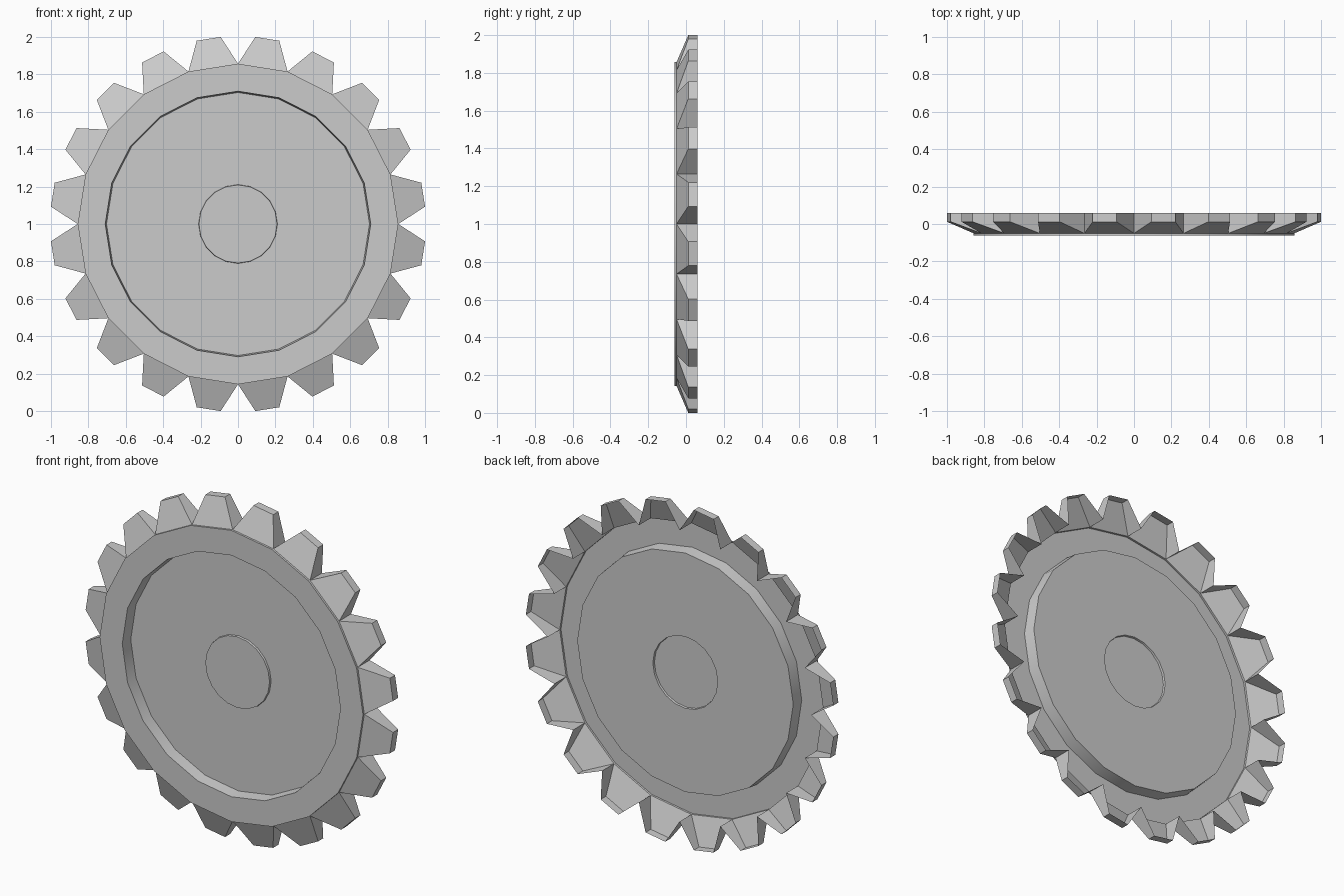
import bpy, bmesh
from math import sin, cos, radians

if "Cube" in bpy.data.objects:
    bpy.data.objects.remove(bpy.data.objects["Cube"])

N = 20                 # teeth, and sides of every ring
STEP = 360 / N
BACK = 0.06


def finish(bm, name, smooth):
    bmesh.ops.remove_doubles(bm, verts=bm.verts, dist=0.0005)
    bmesh.ops.recalc_face_normals(bm, faces=bm.faces)
    # open shell: make sure the visible side faces the front
    if sum(f.normal.y * f.calc_area() for f in bm.faces) > 0:
        bmesh.ops.reverse_faces(bm, faces=bm.faces)
    mesh = bpy.data.meshes.new(name)
    bm.to_mesh(mesh)
    bm.free()
    obj = bpy.data.objects.new(name, mesh)
    bpy.context.collection.objects.link(obj)
    if smooth:
        bpy.context.view_layer.objects.active = obj
        obj.select_set(True)
        bpy.ops.object.shade_smooth_by_angle(angle=radians(25))
        obj.select_set(False)
    return obj


def polar(r, deg, y):
    return (r * sin(radians(deg)), y, 1 + r * cos(radians(deg)))


# wheel: rim edge, flat rim, recessed web, slightly raised hub (radius, depth)
profile = [(0.857, -0.05), (0.857, -0.062), (0.71, -0.062), (0.703, 0.007),
           (0.211, 0.007), (0.209, -0.005)]
bm = bmesh.new()
rings = [[bm.verts.new(polar(r, i * STEP, y)) for i in range(N)] for r, y in profile]
for a, b in zip(rings, rings[1:]):
    for i in range(N):
        j = (i + 1) % N
        bm.faces.new((a[i], a[j], b[j], b[i]))
bm.faces.new(rings[-1])
finish(bm, "wheel", True)

# teeth: bevelled front, tip and two flanks, open at the back
bm = bmesh.new()
for i in range(N):
    mid = (i + 0.5) * STEP

    def pair(r, half, y):
        return [bm.verts.new(polar(r, mid + s * half, y)) for s in (-1, 1)]

    root_f = pair(0.857, STEP / 2, -0.05)
    root_b = pair(0.857, STEP / 2, BACK)
    tip_f = pair(1.0045, 3.7, 0.012)
    tip_b = pair(1.0045, 3.7, BACK)
    bm.faces.new((root_f[0], root_f[1], tip_f[1], tip_f[0]))
    bm.faces.new((tip_f[0], tip_f[1], tip_b[1], tip_b[0]))
    bm.faces.new((root_f[0], tip_f[0], tip_b[0], root_b[0]))
    bm.faces.new((root_f[1], root_b[1], tip_b[1], tip_f[1]))
finish(bm, "teeth", False)
